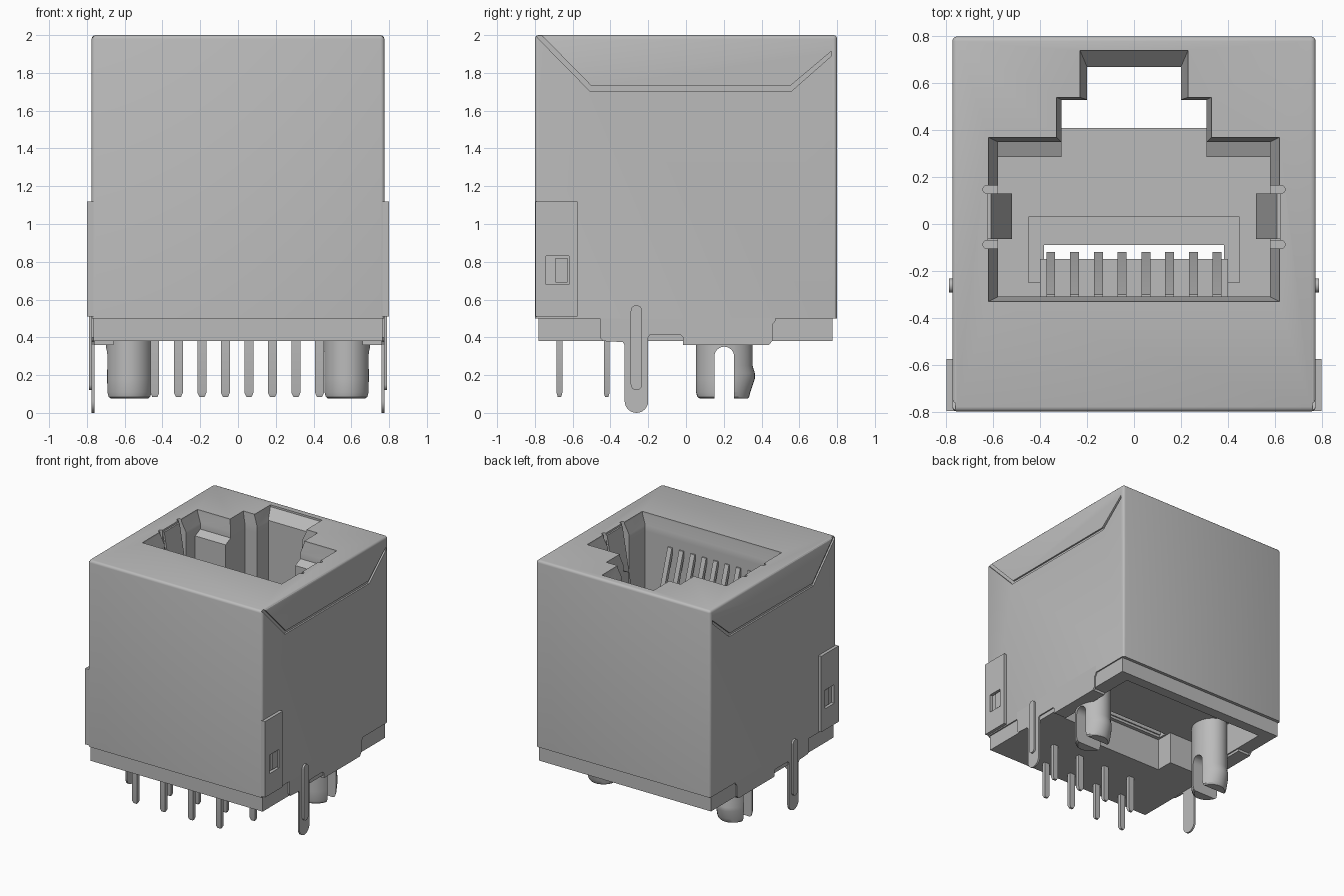
import bpy, bmesh, math
from mathutils import Vector

if "Cube" in bpy.data.objects:
    bpy.data.objects.remove(bpy.data.objects["Cube"])

grey = bpy.data.materials.new("plain grey")
grey.use_nodes = True
grey.diffuse_color = (0.5, 0.5, 0.5, 1)
grey.node_tree.nodes["Principled BSDF"].inputs["Base Color"].default_value = (0.5, 0.5, 0.5, 1)


def finish(name, bm):
    bmesh.ops.recalc_face_normals(bm, faces=bm.faces)
    mesh = bpy.data.meshes.new(name)
    bm.to_mesh(mesh)
    bm.free()
    mesh.materials.append(grey)
    ob = bpy.data.objects.new(name, mesh)
    bpy.context.collection.objects.link(ob)
    return ob


def loft(name, rings):
    """Skin a stack of closed rings of 3D points and cap both ends."""
    bm = bmesh.new()
    rows = [[bm.verts.new(p) for p in ring] for ring in rings]
    n = len(rows[0])
    for a, b in zip(rows, rows[1:]):
        for i in range(n):
            j = (i + 1) % n
            bm.faces.new((a[i], a[j], b[j], b[i]))
    bm.faces.new(rows[0][::-1])
    bm.faces.new(rows[-1])
    return finish(name, bm)


def prism_x(name, pts, x0, x1):
    return loft(name, [[(x, y, z) for y, z in pts] for x in (x0, x1)])


def prism_z(name, pts, z0, z1):
    return loft(name, [[(x, y, z) for x, y in pts] for z in (z0, z1)])


def box(name, x0, x1, y0, y1, z0, z1):
    x0, x1 = sorted((x0, x1))
    return prism_z(name, [(x0, y0), (x1, y0), (x1, y1), (x0, y1)], z0, z1)


def cut(ob, cutter):
    cutter.hide_render = True
    mod = ob.modifiers.new("cut", 'BOOLEAN')
    mod.operation, mod.solver, mod.object = 'DIFFERENCE', 'EXACT', cutter
    bpy.context.view_layer.objects.active = ob
    bpy.ops.object.modifier_apply(modifier=mod.name)
    bpy.data.objects.remove(cutter)


def mirrored(half):
    """Complete a right-hand outline with its left-hand half."""
    return half + [(-x, y) for x, y in reversed(half)]


def arc(cy, cz, r, a0, a1, n=12):
    return [(cy + r * math.cos(math.radians(a0 + (a1 - a0) * i / n)),
             cz + r * math.sin(math.radians(a0 + (a1 - a0) * i / n))) for i in range(n + 1)]


# Metal shield block with rounded top and upright edges
shield = box("shield", -0.775, 0.775, -0.8, 0.8, 0.5, 2)
bm = bmesh.new()
bm.from_mesh(shield.data)
edges = [e for e in bm.edges if max(v.co.z for v in e.verts) > 1.9]
bmesh.ops.bevel(bm, geom=edges, offset=0.02, segments=3, profile=0.5, affect='EDGES')
bm.to_mesh(shield.data)
bm.free()

# Stepped plug opening with a flared mouth
outer = mirrored([(0.62, -0.33), (0.62, 0.37), (0.33, 0.37), (0.33, 0.54), (0.23, 0.54), (0.23, 0.74)])


def inner(y):
    return mirrored([(0.58, -0.31), (0.58, y), (0.31, y), (0.31, 0.53), (0.2, 0.53), (0.2, 0.67)])


levels = [(outer, 2.02), (outer, 1.985), (inner(0.35), 1.91), (inner(0.35), 1.86),
          (inner(0.285), 1.83), (inner(0.285), 0.72)]
cut(shield, loft("plug_cutter", [[(x, y, z) for x, y in p] for p, z in levels]))

# Floor behind the ledges, latch window and contact slit
cut(shield, box("floor_cutter", -0.31, 0.31, 0.2, 0.41, 0.72, 1.8))
cut(shield, prism_z("latch_cutter", mirrored([(0.31, 0.41), (0.31, 0.53), (0.2, 0.53), (0.2, 0.67)]), 0.3, 0.9))
cut(shield, box("step_cutter", -0.45, 0.45, -0.25, 0.03, 0.69, 0.9))
cut(shield, box("slit_cutter", -0.385, 0.385, -0.16, -0.09, 0.3, 0.9))

# Recess in the underside, shared by shield and base
recess = mirrored([(0.4, -0.19), (0.4, -0.05), (0.65, -0.05), (0.65, 0.69)])
cut(shield, prism_z("recess_cutter", recess, 0.2, 0.64))
base = box("base_housing", -0.765, 0.765, -0.78, 0.775, 0.38, 0.53)
cut(base, prism_z("recess_cutter", recess, 0.2, 0.7))

# Contact comb and eight slanted contact wires
box("contact_comb", -0.4, 0.4, -0.32, -0.15, 0.66, 1.15)
wire = [(-0.325, 1.79), (-0.3, 1.79), (-0.12, 1.25), (-0.12, 0.75), (-0.155, 0.75), (-0.155, 1.24)]
for i in range(8):
    x = -0.355 + i * 0.1014
    prism_x(f"contact_wire_{i + 1}", wire, x - 0.019, x + 0.019)

# Solder pins, staggered in two rows
for i in range(8):
    x = -0.44 + i * 0.1245
    y = -0.67 if i % 2 == 0 else -0.42
    w, t = 0.023, 0.015
    rings = [(0.45, 1), (0.105, 1), (0.085, 0.6)]
    loft(f"solder_pin_{i + 1}", [[(x - w * k, y - t * k, z), (x + w * k, y - t * k, z),
                                 (x + w * k, y + t * k, z), (x - w * k, y + t * k, z)] for z, k in rings])

seam = [(-0.81, 2.01), (-0.51, 1.705), (0.56, 1.705), (0.77, 1.89),
        (0.77, 1.915), (0.55, 1.73), (-0.5, 1.73), (-0.775, 2.01)]
skirt = ([(-0.455, 0.56), (-0.455, 0.4), (-0.44, 0.38), (-0.335, 0.375), (-0.325, 0.36)]
         + arc(-0.2625, 0.0625, 0.0625, 180, 360)
         + [(-0.2, 0.4), (-0.19, 0.415), (-0.03, 0.415), (-0.015, 0.4), (-0.015, 0.36),
            (0.44, 0.36), (0.46, 0.385), (0.46, 0.47), (0.475, 0.49), (0.475, 0.56)])
rib = arc(-0.2625, 0.15, 0.03, 180, 360) + arc(-0.2625, 0.54, 0.03, 0, 180)
slot = [(0.15, -0.1), (0.255, -0.1)] + arc(0.2025, 0.298, 0.0525, 0, 180)

for side, s in (("left", 1), ("right", -1)):
    # Folded top flap seam
    cut(shield, prism_x("seam_cutter", seam, s * 0.762, s * 0.81))

    # Spring pocket, its relief slots and the slanted spring
    cut(shield, box("pocket_cutter", s * 0.5, s * 0.622, -0.07, 0.13, 1.3, 2.1))
    for y in (-0.0875, 0.1475):
        pts = [(s * 0.56, y - 0.0175)] + [(s * px, py) for px, py in arc(0.627, y, 0.0175, -90, 90, 8)] + [(s * 0.56, y + 0.0175)]
        cut(shield, prism_z("relief_cutter", pts, 1.6, 2.1))
    path = [(0.625, 1.985), (0.61, 1.985), (0.52, 1.45), (0.57, 1.32), (0.585, 1.32), (0.54, 1.45)]
    loft(f"{side}_spring", [[(s * x, y, z) for x, z in path] for y in (-0.065, 0.13)])

    # Side skirt with grounding tail and pressed rib
    prism_x(f"{side}_skirt", skirt, s * 0.76, s * 0.775)
    prism_x(f"{side}_tail_rib", rib, s * 0.77, s * 0.79)
    box(f"{side}_foot", s * 0.66, s * 0.762, -0.015, 0.44, 0.36, 0.4)

    # Wrapped front clip with a latch window
    clip = box(f"{side}_clip", s * 0.765, s * 0.8, -0.798, -0.575, 0.51, 1.12)
    cut(clip, box("window_cutter", s * 0.7, s * 0.9, -0.74, -0.62, 0.68, 0.83))
    box(f"{side}_clip_latch", s * 0.77, s * 0.79, -0.69, -0.628, 0.69, 0.82)

    # Split snap-in peg with a hook on its rear prong
    rings = []
    for z, k, hook in ((0.66, 1, 1), (0.25, 1, 1), (0.21, 1, 1.08), (0.18, 1, 1.08),
                       (0.11, 1, 0.92), (0.085, 0.95, 0.88), (0.075, 0.85, 0.82)):
        ring = []
        for i in range(32):
            a = math.tau * i / 32
            ry = 0.15 * (hook if math.sin(a) > 0 else k)
            ring.append((s * 0.575 + 0.125 * k * math.cos(a), 0.2025 + ry * math.sin(a), z))
        rings.append(ring)
    peg = loft(f"{side}_peg", rings)
    cut(peg, prism_x("slot_cutter", slot, s * 0.3, s * 0.9))

# Smooth the round parts while keeping edges crisp
bpy.ops.object.select_all(action='DESELECT')
for ob in bpy.context.collection.objects:
    if ob.type == 'MESH' and ob.data.materials and ob.data.materials[0] == grey:
        ob.select_set(True)
        bpy.context.view_layer.objects.active = ob
bpy.ops.object.shade_smooth_by_angle(angle=math.radians(30))
